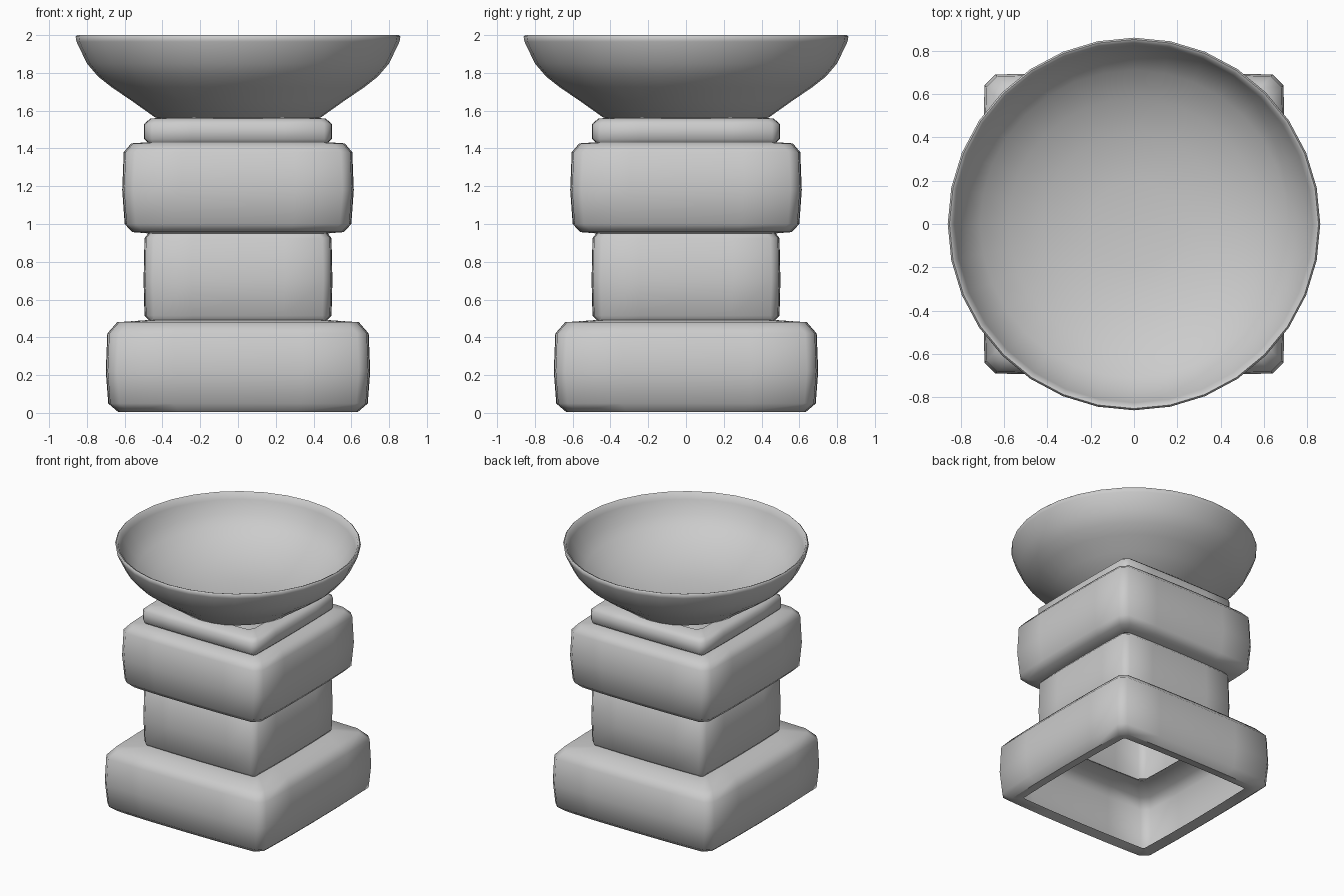
import bpy, bmesh, math

if "Cube" in bpy.data.objects:
    bpy.data.objects.remove(bpy.data.objects["Cube"])


def finish(name, bm, angle):
    bmesh.ops.recalc_face_normals(bm, faces=bm.faces)
    me = bpy.data.meshes.new(name)
    bm.to_mesh(me)
    bm.free()
    ob = bpy.data.objects.new(name, me)
    bpy.context.collection.objects.link(ob)
    bpy.context.view_layer.objects.active = ob
    ob.select_set(True)
    bpy.ops.object.shade_smooth_by_angle(angle=math.radians(angle))
    ob.select_set(False)


def loft(bm, rings):
    rows = [[bm.verts.new(p) for p in r] for r in rings]
    for a, b in zip(rows, rows[1:]):
        n = len(a)
        for i in range(n):
            bm.faces.new((a[i], a[(i + 1) % n], b[(i + 1) % n], b[i]))
    return rows


def square_ring(h, z, cut, bow):
    # slightly bowed square with chamfered corners
    c, pts = h - bow, []
    side = [(c, -c + cut), (h - bow * 0.25, -c * 0.5), (h, 0),
            (h - bow * 0.25, c * 0.5), (c, c - cut)]
    for k in range(4):
        ca, sa = [(1, 0), (0, 1), (-1, 0), (0, -1)][k]
        pts += [(x * ca - y * sa, x * sa + y * ca, z) for x, y in side]
    return pts


def block(name, profile, cut, bow):
    bm = bmesh.new()
    loft(bm, [square_ring(h, z, 0.01 if i == 0 else cut, bow)
              for i, (h, z) in enumerate(profile)])
    finish(name, bm, 50)


# hollow stone blocks, open underneath
block("base_block", [(0.56, 0.02), (0.635, 0.005), (0.687, 0.05), (0.70, 0.22),
                     (0.692, 0.42), (0.64, 0.48), (0.47, 0.492)], 0.05, 0.01)
block("shaft", [(0.47, 0.488), (0.495, 0.515), (0.50, 0.70),
                (0.495, 0.925), (0.475, 0.95)], 0.04, 0.008)
block("upper_block", [(0.47, 0.95), (0.56, 0.957), (0.60, 1.0), (0.613, 1.18),
                      (0.605, 1.38), (0.565, 1.427), (0.47, 1.433)], 0.05, 0.01)
block("cap_slab", [(0.475, 1.43), (0.497, 1.45), (0.497, 1.53),
                   (0.465, 1.558), (0.38, 1.565)], 0.035, 0.006)

# bowl: outside up to the rim, then down the inside
outer = [(0.38, 1.545), (0.44, 1.565), (0.56, 1.65), (0.67, 1.725), (0.74, 1.78),
         (0.80, 1.85), (0.855, 1.965), (0.86, 1.992), (0.852, 2.0)]
inner = [(0.84, 1.995), (0.825, 1.95), (0.775, 1.86), (0.71, 1.79),
         (0.58, 1.715), (0.42, 1.655), (0.2, 1.62)]
bm = bmesh.new()
N = 32
rows = loft(bm, [[(r * math.cos(2 * math.pi * i / N), r * math.sin(2 * math.pi * i / N), z)
                  for i in range(N)] for r, z in outer + inner])
bm.faces.new(rows[0])
bm.faces.new(rows[-1])
finish("bowl", bm, 60)
